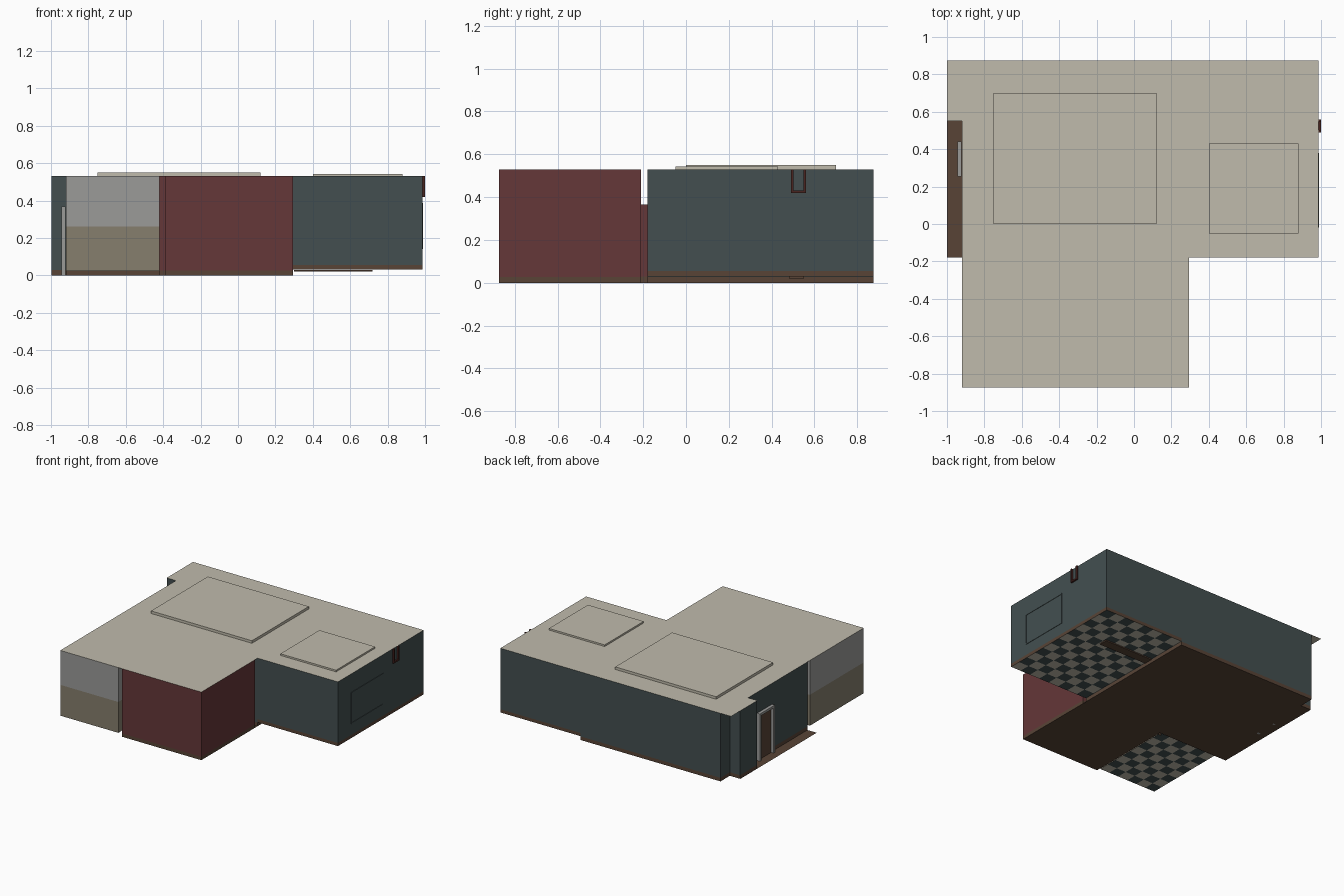
import bpy, bmesh

if "Cube" in bpy.data.objects:
    bpy.data.objects.remove(bpy.data.objects["Cube"])


def srgb(r, g, b):
    f = lambda c: c / 12.92 if c <= 0.04045 else ((c + 0.055) / 1.055) ** 2.4
    return tuple(f(c / 255) for c in (r, g, b)) + (1,)


def material(name, *rgb):
    m = bpy.data.materials.new(name)
    m.diffuse_color = srgb(*rgb)
    m.use_nodes = True
    m.node_tree.nodes["Principled BSDF"].inputs["Base Color"].default_value = m.diffuse_color
    return m


cream = material("cream", 192, 187, 172)
teal = material("dark_teal", 67, 79, 80)
red = material("dark_red", 101, 55, 56)
grey = material("light_grey", 155, 155, 153)
tan = material("tan", 134, 126, 109)
brown = material("brown", 88, 68, 54)
dark_red = material("deep_red_brown", 72, 36, 32)


def finish(name, bm, mats):
    me = bpy.data.meshes.new(name)
    bm.to_mesh(me)
    bm.free()
    for m in mats:
        me.materials.append(m)
    ob = bpy.data.objects.new(name, me)
    bpy.context.collection.objects.link(ob)
    return ob


def wall(name, path, heights, mats, closed=False):
    """Upright sheet along a counterclockwise path, one colour per height band."""
    bm = bmesh.new()
    rows = [[bm.verts.new((x, y, z)) for x, y in path] for z in heights]
    n = len(path)
    for k in range(len(heights) - 1):
        for i in range(n if closed else n - 1):
            j = (i + 1) % n
            f = bm.faces.new((rows[k][i], rows[k][j], rows[k + 1][j], rows[k + 1][i]))
            f.material_index = k
    return finish(name, bm, mats)


def sheet(name, path, z, mat, down=False):
    bm = bmesh.new()
    f = bm.faces.new([bm.verts.new((x, y, z)) for x, y in path])
    f.normal_update()
    if (f.normal.z < 0) != down:
        f.normal_flip()
    bmesh.ops.triangulate(bm, faces=bm.faces[:])
    return finish(name, bm, [mat])


def box(name, x0, x1, y0, y1, z0, z1, mat):
    bm = bmesh.new()
    bmesh.ops.create_cube(bm, size=1)
    for v in bm.verts:
        v.co = ((x0 + x1) / 2 + v.co.x * (x1 - x0),
                (y0 + y1) / 2 + v.co.y * (y1 - y0),
                (z0 + z1) / 2 + v.co.z * (z1 - z0))
    return finish(name, bm, [mat])


def checker(name, x0, x1, y0, y1, z, nx, ny):
    bm = bmesh.new()
    v = [[bm.verts.new((x0 + (x1 - x0) * i / nx, y0 + (y1 - y0) * j / ny, z))
          for j in range(ny + 1)] for i in range(nx + 1)]
    for i in range(nx):
        for j in range(ny):
            f = bm.faces.new((v[i][j], v[i][j + 1], v[i + 1][j + 1], v[i + 1][j]))
            f.material_index = (i + j) % 2
    return finish(name, bm, [teal, cream])


TOP = 0.53
R, S = 0.987, 0.295      # right wall, split between the hall and the right room

# Room shells
wall("right_room_walls", [(S, -.18), (R, -.18), (R, .875), (S, .875)],
     [.03, .055, TOP], [brown, teal])
wall("hall_walls", [(S, .875), (-.91, .875), (-.91, .76), (-.998, .76),
                    (-.998, .55), (-.92, .55), (-.92, -.18), (S, -.18)],
     [0, .028, TOP], [brown, teal], closed=True)
wall("red_room_walls", [(-.39, -.21), (-.39, -.873), (S, -.873), (S, -.21)],
     [0, .026, TOP], [brown, red], closed=True)
wall("tiled_room_walls", [(-.92, -.21), (-.92, -.873), (-.42, -.873), (-.42, -.21)],
     [.022, .262, TOP], [tan, grey], closed=True)
wall("gap_back_panel", [(-.42, -.205), (-.39, -.205)], [0, .026, TOP], [brown, red])

# Passage between the red room and the hall
for x in (-.06, .12):
    wall("passage_jamb", [(x, -.21), (x, -.18)], [0, .03, .365], [brown, red])
sheet("passage_head", [(-.06, -.21), (.12, -.21), (.12, -.18), (-.06, -.18)], .365, red)

# Floors
sheet("hall_floor", [(-1, -.18), (-.42, -.18), (S, -.18), (S, .875),
                     (-.91, .875), (-.91, .76), (-1, .76)], 0, brown, True)
sheet("red_room_floor", [(-.39, -.873), (S, -.873), (S, -.18), (-.39, -.18)], 0, brown, True)
checker("right_room_floor", S, R, -.18, .875, .03, 8, 12)
checker("tiled_room_floor", -.92, -.42, -.873, -.21, .022, 6, 8)
box("floor_strip", .30, .72, .48, .55, .021, .0295, brown)

# Roof with notch above the entrance, and raised ceiling recesses
sheet("roof", [(-.92, -.873), (S, -.873), (S, -.18), (R, -.18), (R, .875),
               (-1, .875), (-1, .55), (-.92, .55)], TOP, cream)
box("large_ceiling_recess", -.75, .12, 0, .70, TOP, .55, cream)
box("small_ceiling_recess", .40, .88, -.05, .43, TOP, .543, cream)

# Entrance door and frame
box("door", -.925, -.921, .27, .425, .0, .35, brown)
for y in (.255, .422):
    box("door_jamb", -.945, -.921, y, y + .018, 0, .368, grey)
box("door_head", -.945, -.921, .255, .44, .35, .368, grey)

# Window outline on the right wall
for z in (.14, .378):
    box("window_rail", R - .002, R + .003, -.02, .38, z, z + .008, teal)
for y in (-.02, .372):
    box("window_stile", R - .002, R + .003, y, y + .008, .14, .386, teal)

# Small frame high on the right wall
for y in (.49, .548):
    box("vent_side", R - .002, 1.0, y, y + .012, .42, .53, dark_red)
box("vent_sill", R - .002, 1.0, .49, .56, .42, .432, dark_red)
